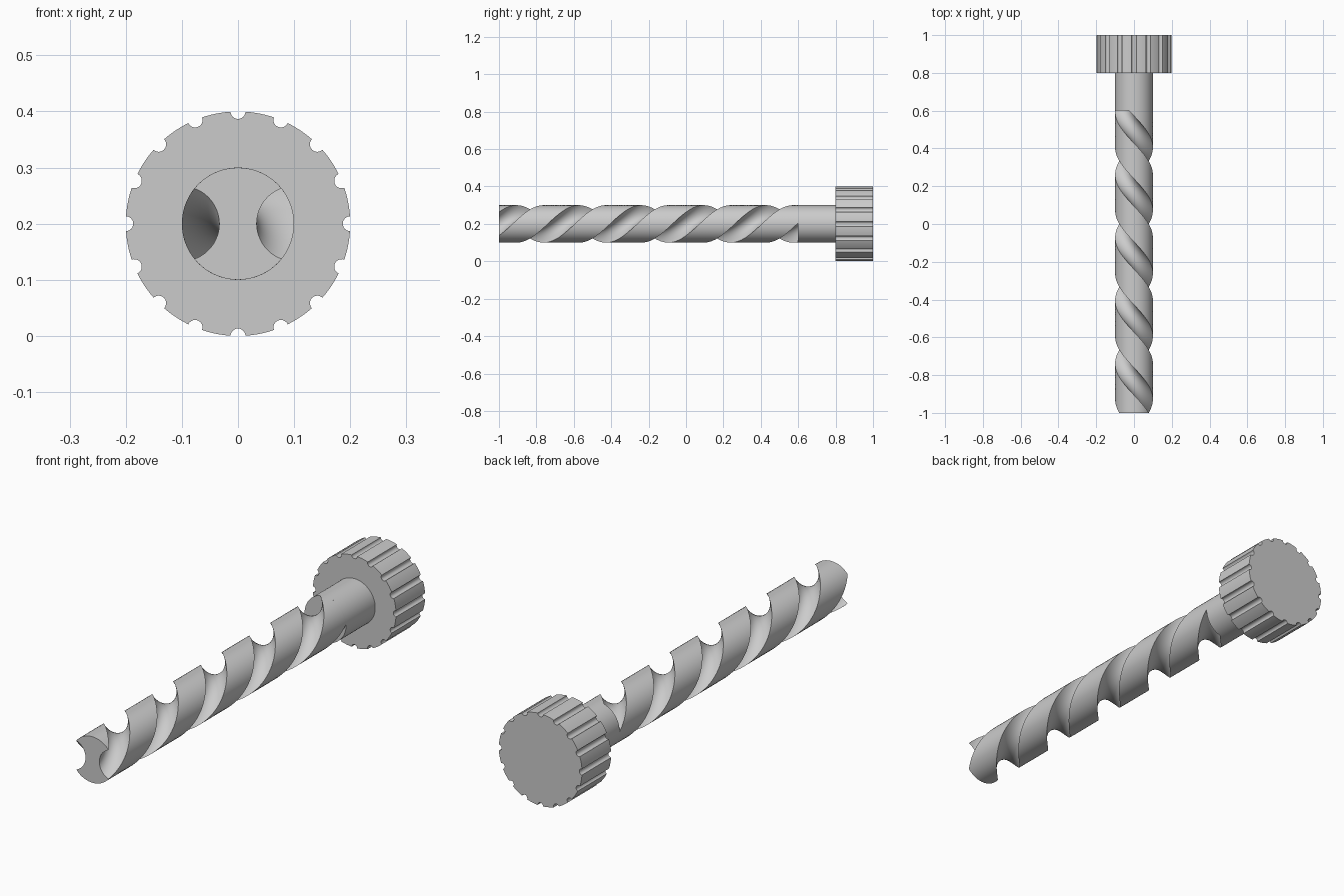
import bpy
import bmesh
from math import sin, cos, asin, pi, radians

if "Cube" in bpy.data.objects:
    bpy.data.objects.remove(bpy.data.objects["Cube"], do_unlink=True)

AXIS_HEIGHT = 0.2

steel = bpy.data.materials.new("grey steel")
steel.use_nodes = True
GREY = (0.6, 0.6, 0.6, 1)
steel.diffuse_color = GREY
steel.node_tree.nodes["Principled BSDF"].inputs["Base Color"].default_value = GREY


def notched_circle(radius, bites, bite_radius, arc_steps, bite_steps):
    """Counter-clockwise circle with round bites centred on its rim."""
    half = 2 * asin(bite_radius / (2 * radius))
    sweep = pi / 2 - half / 2
    points = []
    for k in range(bites):
        turn = 2 * pi * k / bites
        for i in range(bite_steps + 1):
            a = turn + pi + sweep * (1 - 2 * i / bite_steps)
            points.append((radius * cos(turn) + bite_radius * cos(a),
                           radius * sin(turn) + bite_radius * sin(a)))
        span = 2 * pi / bites - 2 * half
        for i in range(1, arc_steps):
            a = turn + half + span * i / arc_steps
            points.append((radius * cos(a), radius * sin(a)))
    return points


def circle(radius, sides):
    return [(radius * cos(2 * pi * i / sides), radius * sin(2 * pi * i / sides))
            for i in range(sides)]


def extrude_along_y(name, outline, start, end, twist=0, steps=1,
                    front_cap=True, back_cap=True):
    """Sweep an outline from front to back, twisting it on the way."""
    bm = bmesh.new()
    rings = []
    for s in range(steps + 1):
        t = s / steps
        c, n = cos(twist * t), sin(twist * t)
        rings.append([bm.verts.new((x * c - z * n, start + (end - start) * t,
                                    AXIS_HEIGHT + x * n + z * c))
                      for x, z in outline])
    for a, b in zip(rings, rings[1:]):
        for i in range(len(outline)):
            j = (i + 1) % len(outline)
            bm.faces.new((a[i], b[i], b[j], a[j]))
    if front_cap:
        bm.faces.new(rings[0])
    if back_cap:
        bm.faces.new(rings[-1][::-1])
    mesh = bpy.data.meshes.new(name)
    bm.to_mesh(mesh)
    bm.free()
    mesh.materials.append(steel)
    obj = bpy.data.objects.new(name, mesh)
    bpy.context.collection.objects.link(obj)
    bpy.ops.object.select_all(action='DESELECT')
    obj.select_set(True)
    bpy.context.view_layer.objects.active = obj
    bpy.ops.object.shade_smooth_by_angle(angle=radians(30))
    return obj


# Twisted cutting length with two round flutes
extrude_along_y("fluted_bit", notched_circle(0.1, 2, 0.0667, 20, 24),
                -1, 0.6, twist=radians(864), steps=192, back_cap=False)

# Plain shank; its front end closes the flutes
extrude_along_y("shank", circle(0.1, 80), 0.6, 0.8, back_cap=False)

# Grip head with sixteen grooves around the rim
extrude_along_y("grooved_head", notched_circle(0.2, 16, 0.0133, 6, 12), 0.8, 1)
